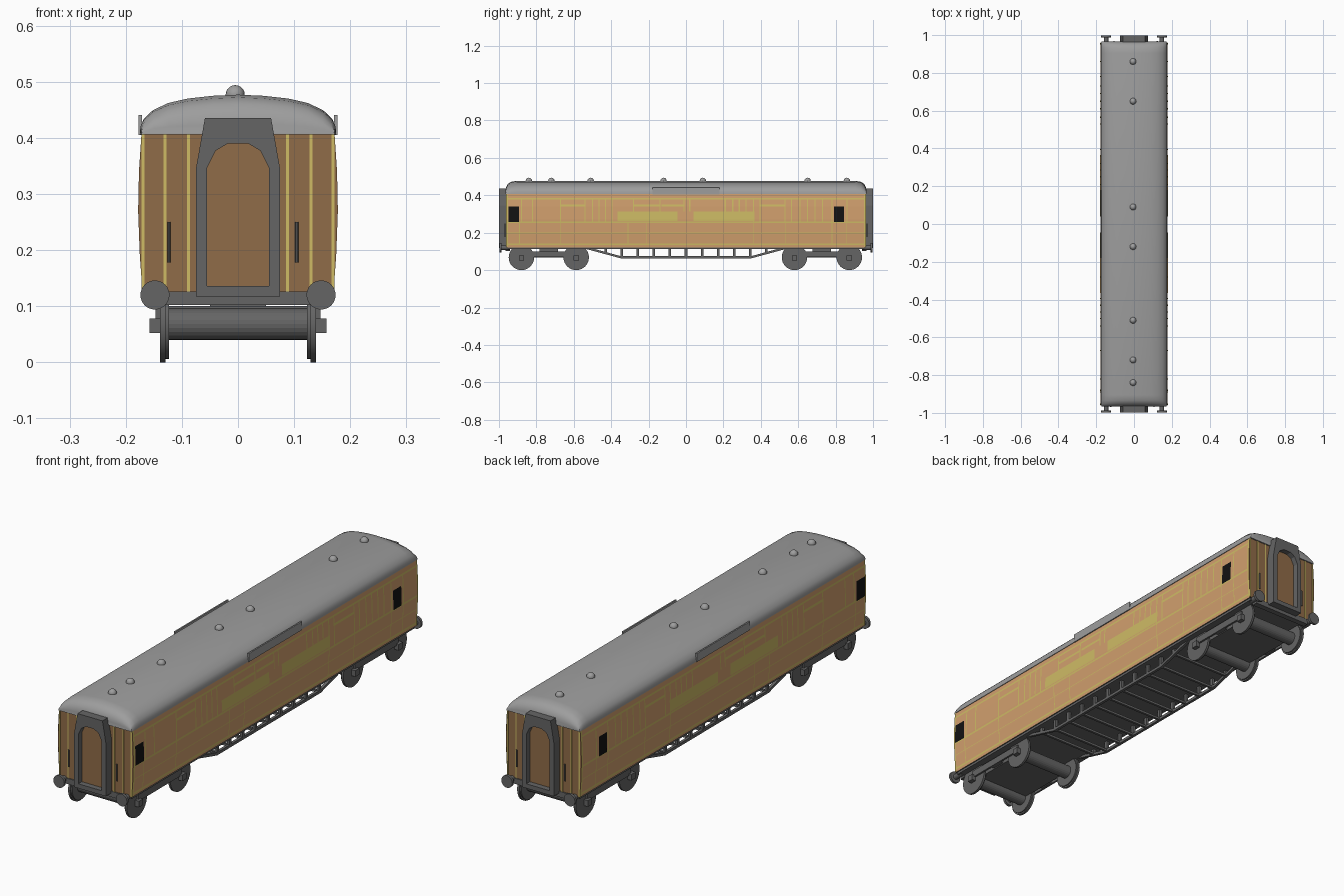
import bpy, bmesh, math
from mathutils import Matrix, Vector

if "Cube" in bpy.data.objects:
    bpy.data.objects.remove(bpy.data.objects["Cube"])


def mat(name, r, g, b):
    m = bpy.data.materials.new(name)
    m.diffuse_color = (r, g, b, 1)
    m.use_nodes = True
    m.node_tree.nodes["Principled BSDF"].inputs["Base Color"].default_value = m.diffuse_color
    return m


ROOF = mat("roof grey", .34, .34, .34)
DARK = mat("underframe grey", .13, .13, .13)
SIDE = mat("light teak", .64, .35, .155)
END = mat("dark teak", .28, .15, .065)
YELLOW = mat("lining yellow", .62, .50, .13)
BLACK = mat("window black", .006, .006, .006)


def finish(name, bm, mats, smooth=False, normals=True):
    if normals:
        bmesh.ops.recalc_face_normals(bm, faces=bm.faces)
    me = bpy.data.meshes.new(name)
    bm.to_mesh(me)
    bm.free()
    for m in mats:
        me.materials.append(m)
    ob = bpy.data.objects.new(name, me)
    bpy.context.collection.objects.link(ob)
    if smooth:
        bpy.ops.object.select_all(action='DESELECT')
        ob.select_set(True)
        bpy.context.view_layer.objects.active = ob
        bpy.ops.object.shade_smooth_by_angle(angle=math.radians(35))
    return ob


def box(bm, x0, x1, y0, y1, z0, z1):
    m = Matrix.Translation(((x0+x1)/2, (y0+y1)/2, (z0+z1)/2)) @ Matrix.Diagonal((x1-x0, y1-y0, z1-z0, 1))
    bmesh.ops.create_cube(bm, size=1, matrix=m)


def cyl(bm, p, q, r, n=24):
    p, q = Vector(p), Vector(q)
    m = Matrix.Translation((p+q)/2) @ (q-p).to_track_quat('Z', 'Y').to_matrix().to_4x4()
    bmesh.ops.create_cone(bm, cap_ends=True, segments=n, radius1=r, radius2=r, depth=(q-p).length, matrix=m)


def loft(bm, sections):
    rings = [[bm.verts.new(p) for p in s] for s in sections]
    n = len(rings[0])
    for a, b in zip(rings, rings[1:]):
        for i in range(n):
            j = (i+1) % n
            bm.faces.new((a[i], a[j], b[j], b[i]))
    bm.faces.new(rings[0])
    bm.faces.new(rings[-1])


# Body shell with gently bulging sides
PROFILE = [(.122, .170), (.19, .175), (.27, .178), (.34, .1765), (.408, .172)]


def side_x(z):
    for (z0, x0), (z1, x1) in zip(PROFILE, PROFILE[1:]):
        if z <= z1:
            return x0 + (x1-x0)*(z-z0)/(z1-z0)
    return PROFILE[-1][1]


bm = bmesh.new()
outline = [(x, z) for z, x in PROFILE] + [(-x, z) for z, x in reversed(PROFILE)]
loft(bm, [[(x, y, z) for x, z in outline] for y in (-.96, .96)])
bmesh.ops.recalc_face_normals(bm, faces=bm.faces)
for f in bm.faces:
    f.material_index = 1 if abs(f.normal.y) > .9 else 2 if f.normal.z < -.9 else 0
finish("coach_body", bm, [SIDE, END, DARK])

# Roof with domed ends
half = [(.175, .406), (.174, .42), (.168, .434), (.152, .449), (.125, .462), (.09, .470), (.045, .475)]
arc = half + [(0, .477)] + [(-x, z) for x, z in reversed(half)]
ends = [(.966, .25, .985), (.963, .5, .99), (.953, .76, .995), (.935, .93, 1), (.905, 1, 1)]
stations = [(-y, f, s) for y, f, s in ends] + [(y, f, s) for y, f, s in reversed(ends)]
bm = bmesh.new()
loft(bm, [[(x*s, y, .406+(z-.406)*f) for x, z in arc] for y, f, s in stations])
finish("roof", bm, [ROOF], True)

# Roof ventilators
bm = bmesh.new()
for y in (-.84, -.72, -.51, -.12, .09, .65, .86):
    bmesh.ops.create_uvsphere(bm, u_segments=16, v_segments=10, radius=.017,
                              matrix=Matrix.Translation((-.005, y, .477)))
finish("roof_ventilators", bm, [ROOF], True)

# Long boards on the roof edges
bm = bmesh.new()
for s in (-1, 1):
    box(bm, s*.174-.003, s*.174+.003, -.18, .18, .405, .441)
finish("roof_boards", bm, [ROOF])


# Side plates that follow the bulge, on both sides
def plate(bm, y0, y1, z0, z1, lift=.0015):
    zs = [z0] + [z for z, _ in PROFILE if z0 < z < z1] + [z1]
    for s in (-1, 1):
        for a, b in zip(zs, zs[1:]):
            xa, xb = s*(side_x(a)+lift), s*(side_x(b)+lift)
            q = [(xa, y0, a), (xa, y1, a), (xb, y1, b), (xb, y0, b)]
            bm.faces.new([bm.verts.new(p) for p in q[::s]])


bm = bmesh.new()
for z in (.137, .256, .382):                       # full-length lining
    plate(bm, -.96, .96, z-.004, z+.004)
plate(bm, -.96, .96, .197, .200)
for y in (-.955, .955):                            # corner lining
    plate(bm, y-.004, y+.004, .125, .405)
upper = [-.88, -.82, -.67, -.54, -.50, -.465, -.43, -.395, -.28, -.14, -.01, .02, .21, .25, .285,
         .32, .36, .395, .53, .565, .61, .65, .69, .73, .78, .86]
for y in upper:                                    # upper panel verticals
    plate(bm, y-.003, y+.003, .312 if -.36 < y < .36 else .256, .382)
for y in (-.89, -.67, -.31, -.21, .36, .53, .78, .86):
    plate(bm, y-.002, y+.002, .137, .256)
for y0, y1 in ((-.67, -.54), (-.28, -.14), (-.13, -.01), (.395, .53)):
    plate(bm, y0, y1, .340, .350)
for y0, y1 in ((-.365, -.045), (.04, .365)):       # blank plaques
    plate(bm, y0, y1, .263, .312)
finish("side_lining", bm, [YELLOW], normals=False)

bm = bmesh.new()
for y0, y1 in ((-.95, -.893), (.79, .845)):
    plate(bm, y0, y1, .256, .34, .003)
finish("side_windows", bm, [BLACK], normals=False)

# End lining strips and handrails
strips, rails = bmesh.new(), bmesh.new()
for s in (-1, 1):
    y0, y1 = sorted((s*.955, s*.9625))
    for x in (.088, .130, .1695):
        for t in (-1, 1):
            box(strips, t*x-.0025, t*x+.0025, y0, y1, .125, .406)
    for x in (-.123, .105):
        cyl(rails, (x*-s, s*.967, .178), (x*-s, s*.967, .25), .003, 8)
finish("end_lining", strips, [YELLOW])
finish("end_handrails", rails, [DARK])

# Gangway frames and doors
outer = [(-.075, .117), (-.075, .345), (-.059, .435), (-.018, .435)]
inner = [(-.055, .136), (-.055, .347), (-.040, .377), (-.018, .390)]
outer += [(-x, z) for x, z in reversed(outer)]
inner += [(-x, z) for x, z in reversed(inner)]
frame, door = bmesh.new(), bmesh.new()
for s in (-1, 1):
    loops = [[frame.verts.new((x, s*y, z)) for x, z in p]
             for p, y in ((outer, .955), (outer, .999), (inner, .999), (inner, .955))]
    for a, b in zip(loops, loops[1:] + loops[:1]):
        for i in range(8):
            j = (i+1) % 8
            frame.faces.new((a[i], a[j], b[j], b[i]))
    y0, y1 = sorted((s*.955, s*.975))
    loft(door, [[(x, y, z) for x, z in inner] for y in (y0, y1)])
finish("gangway_frames", frame, [DARK])
finish("gangway_doors", door, [END])

# Solebar, headstocks and buffers
bm = bmesh.new()
box(bm, -.165, .165, -.955, .955, .112, .124)
for s in (-1, 1):
    y0, y1 = sorted((s*.94, s*.965))
    box(bm, -.14, .14, y0, y1, .102, .126)
finish("underframe", bm, [DARK])
bm = bmesh.new()
for s in (-1, 1):
    for x in (-.148, .148):
        cyl(bm, (x, s*.94, .12), (x, s*.99, .12), .012, 16)
        cyl(bm, (x, s*.987, .12), (x, s*.998, .12), .026)
finish("buffers", bm, [DARK], True)

# Trussing under the floor
bm = bmesh.new()
path = [(-.53, .118), (-.35, .069), (.35, .069), (.53, .118)]
for x in (-.14, .14):
    loft(bm, [[(x+dx, y, z+dz) for dx, dz in ((-.006, -.006), (.006, -.006), (.006, .006), (-.006, .006))]
              for y, z in path])
for i in range(-5, 6):
    y = i*.086
    zb = .069 + max(0, abs(y)-.35)*.272
    for x in (-.14, .14):
        box(bm, x-.006, x+.006, y-.007, y+.007, zb, .115)
    box(bm, -.14, .14, y-.005, y+.005, zb-.004, zb+.006)
finish("truss_frame", bm, [DARK])

# Bogies and wheels
frames, wheels = bmesh.new(), bmesh.new()
for a, b in ((-.88, -.587), (.58, .873)):
    box(frames, -.125, .125, a, b, .068, .1)
    for s in (-1, 1):
        x0, x1 = sorted((s*.139, s*.147))
        box(frames, x0, x1, a, b, .07, .1)
    mid = (a+b)/2
    box(frames, -.146, .146, mid-.03, mid+.03, .072, .1)
    box(frames, -.05, .05, mid-.05, mid+.05, .09, .115)
    for y in (a, b):
        cyl(frames, (-.128, y, .068), (.128, y, .068), .028)
        box(frames, -.158, .158, y-.014, y+.014, .052, .078)
        for x in (-.134, .134):
            cyl(wheels, (x-.005, y, .068), (x+.005, y, .068), .068, 32)
            cyl(wheels, (x*.95-.004, y, .068), (x*.95+.004, y, .068), .062, 32)
finish("bogie_frames", frames, [DARK])
finish("wheels", wheels, [DARK], True)
